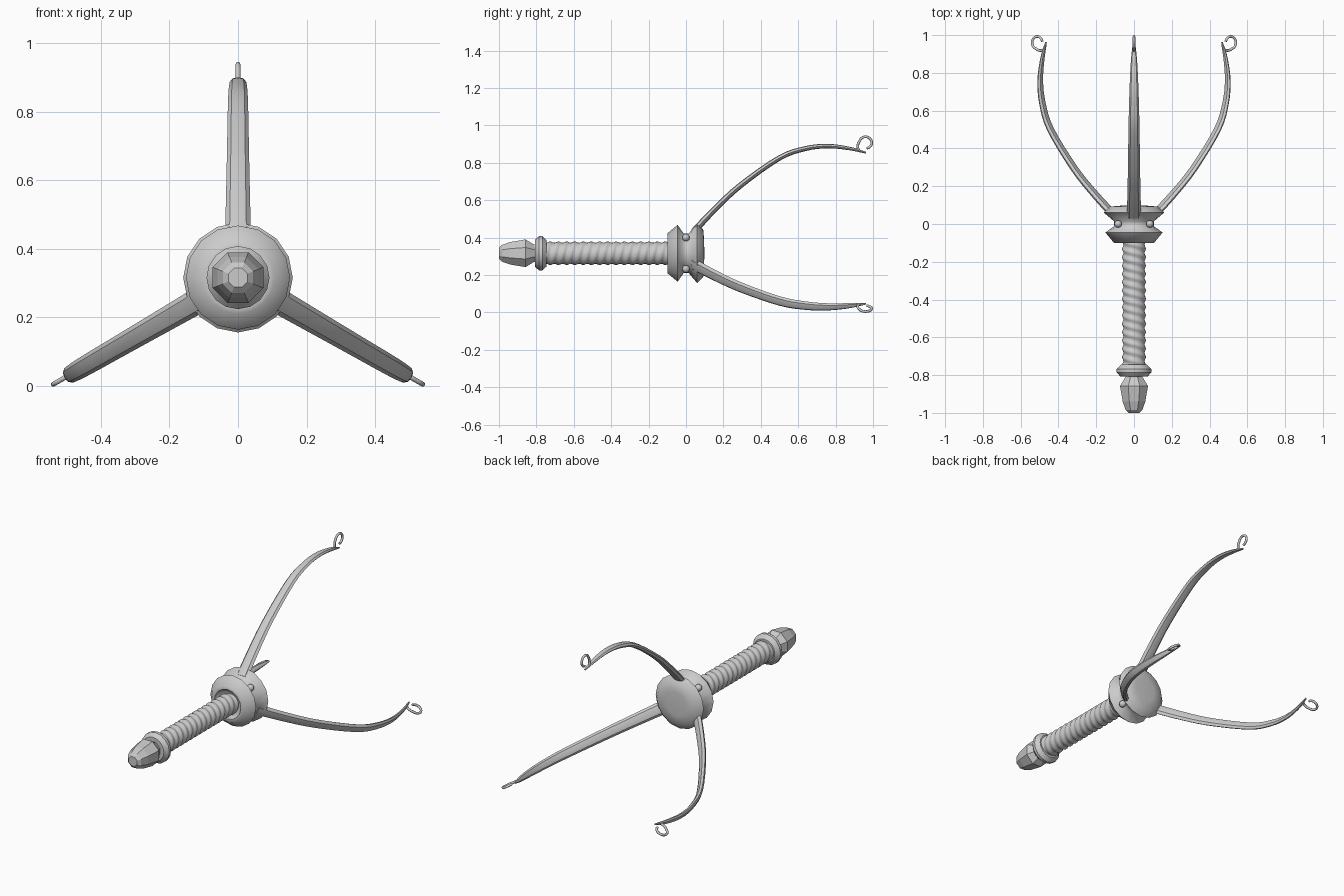
import bpy, bmesh, math
from mathutils import Vector, Matrix

if "Cube" in bpy.data.objects:
    bpy.data.objects.remove(bpy.data.objects["Cube"])

CZ = 0.316  # height of the long axis
steel = bpy.data.materials.new("brushed grey")
steel.diffuse_color = (0.6, 0.6, 0.6, 1)
steel.use_nodes = True
steel.node_tree.nodes["Principled BSDF"].inputs["Base Color"].default_value = steel.diffuse_color


def finish(name, bm, angle=None):
    """Turn a bmesh into a named object, shaded smooth up to the given angle."""
    bmesh.ops.recalc_face_normals(bm, faces=bm.faces)
    me = bpy.data.meshes.new(name)
    bm.to_mesh(me)
    bm.free()
    me.materials.append(steel)
    ob = bpy.data.objects.new(name, me)
    bpy.context.collection.objects.link(ob)
    if angle:
        bpy.ops.object.select_all(action='DESELECT')
        ob.select_set(True)
        bpy.context.view_layer.objects.active = ob
        bpy.ops.object.shade_smooth_by_angle(angle=math.radians(angle))
    return ob


def loft(rings):
    """Skin a list of equal point rings and cap both ends."""
    bm = bmesh.new()
    rows = [[bm.verts.new(p) for p in ring] for ring in rings]
    n = len(rows[0])
    for a, b in zip(rows, rows[1:]):
        for i in range(n):
            bm.faces.new((a[i], a[(i + 1) % n], b[(i + 1) % n], b[i]))
    bm.faces.new(rows[0])
    bm.faces.new(rows[-1])
    return bm


def lathe(name, profile, sides, angle=None, phase=0.0):
    """Revolve (y, radius) points around the long axis."""
    rings = []
    for y, r in profile:
        ring = []
        for i in range(sides):
            a = 2 * math.pi * (i + phase) / sides
            ring.append((r * math.cos(a), y, CZ + r * math.sin(a)))
        rings.append(ring)
    return finish(name, loft(rings), angle)


def smooth_path(pts, steps):
    """Catmull-Rom curve through 2D points."""
    p = [Vector(q) for q in pts]
    p = [2 * p[0] - p[1]] + p + [2 * p[-1] - p[-2]]
    out = []
    for i in range(1, len(p) - 2):
        a, b, c, d = p[i - 1:i + 3]
        for s in range(steps):
            t = s / steps
            out.append(0.5 * (2 * b + (c - a) * t + (2 * a - 5 * b + 4 * c - d) * t * t
                              + (3 * b - a - 3 * c + d) * t ** 3))
    return out + [p[-2]]


def sweep(path, section, size):
    """Sweep a section along a (y, r) path in the x = 0 plane; size(t) gives half width and thickness."""
    rings = []
    for i, c in enumerate(path):
        d = (path[min(i + 1, len(path) - 1)] - path[max(i - 1, 0)]).normalized()
        w, h = size(i / (len(path) - 1))
        rings.append([(u * w, c.x - d.y * v * h, c.y + d.x * v * h) for u, v in section])
    return loft(rings)


def place(bm, turn):
    """Turn a part around the long axis and lift it to the axis height."""
    m = Matrix.Translation((0, 0, CZ)) @ Matrix.Rotation(turn, 4, 'Y')
    bmesh.ops.transform(bm, matrix=m, verts=bm.verts)
    return bm


# hub: double flange with a narrow waist and recessed handle socket
lathe("hub", [(-0.08, 0.055), (-0.085, 0.08), (-0.1, 0.088), (-0.1, 0.106), (-0.045, 0.152),
              (-0.012, 0.105), (0.014, 0.105), (0.06, 0.16), (0.092, 0.128), (0.097, 0.07),
              (0.098, 0.005)], 16, 58)

# handle: grip with spiral ridges
rings = []
SIDES, ROWS, PITCH = 20, 120, 0.044
for j in range(ROWS + 1):
    y = -0.76 + 0.69 * j / ROWS
    ring = []
    for i in range(SIDES):
        a = 2 * math.pi * i / SIDES
        r = 0.0595 + 0.0035 * math.cos(2 * a - 2 * math.pi * y / PITCH)
        ring.append((r * math.cos(a), y, CZ + r * math.sin(a)))
    rings.append(ring)
finish("grip", loft(rings), 60)

# collar between grip and pommel
lathe("collar", [(-0.808, 0.05), (-0.808, 0.072), (-0.785, 0.092), (-0.768, 0.092),
                 (-0.745, 0.07), (-0.745, 0.05)], 16, 35)

# faceted pommel
lathe("pommel", [(-1.0, 0.03), (-0.985, 0.048), (-0.94, 0.065), (-0.858, 0.08),
                 (-0.812, 0.05), (-0.79, 0.05)], 8, None, 0.5)

# rivets around the hub waist
for k in range(4):
    a = math.radians(45 + 90 * k)
    bm = bmesh.new()
    bmesh.ops.create_uvsphere(bm, u_segments=10, v_segments=8, radius=0.02)
    bmesh.ops.translate(bm, verts=bm.verts,
                        vec=(0.119 * math.cos(a), 0, CZ + 0.119 * math.sin(a)))
    finish(f"rivet_{k + 1}", bm, 60)

# three curved prongs, each with a curl at the tip
prong = smooth_path([(0.04, 0.115), (0.15, 0.232), (0.29, 0.362), (0.5, 0.51),
                     (0.64, 0.56), (0.76, 0.573), (0.875, 0.56), (0.962, 0.538)], 4)
blade = [(-1, 0), (-0.65, 0.85), (0, 1.1), (0.65, 0.85),
         (1, 0), (0.65, -0.85), (0, -1.1), (-0.65, -0.85)]
round_section = [(math.cos(math.pi * i / 4), math.sin(math.pi * i / 4)) for i in range(8)]

curl = []
for i in range(29):
    t = 305 * i / 28
    r = 0.033 + 0.02 * max(0, 1 - t / 60) - 0.004 * max(0, (t - 230) / 75)
    a = math.radians(-134 - t)
    curl.append(Vector((0.96 + r * math.cos(a), 0.59 + r * math.sin(a))))


def blade_size(t):
    return 0.038 - 0.02 * t - 0.013 * t ** 6, 0.016 - 0.007 * t - 0.005 * t ** 8


for k, side in enumerate(("top", "right", "left")):
    turn = math.radians(120 * k)
    finish(f"{side}_prong", place(sweep(prong, blade, blade_size), turn), 30)
    finish(f"{side}_curl", place(sweep(curl, round_section, lambda t: (0.007, 0.007)), turn), 50)
